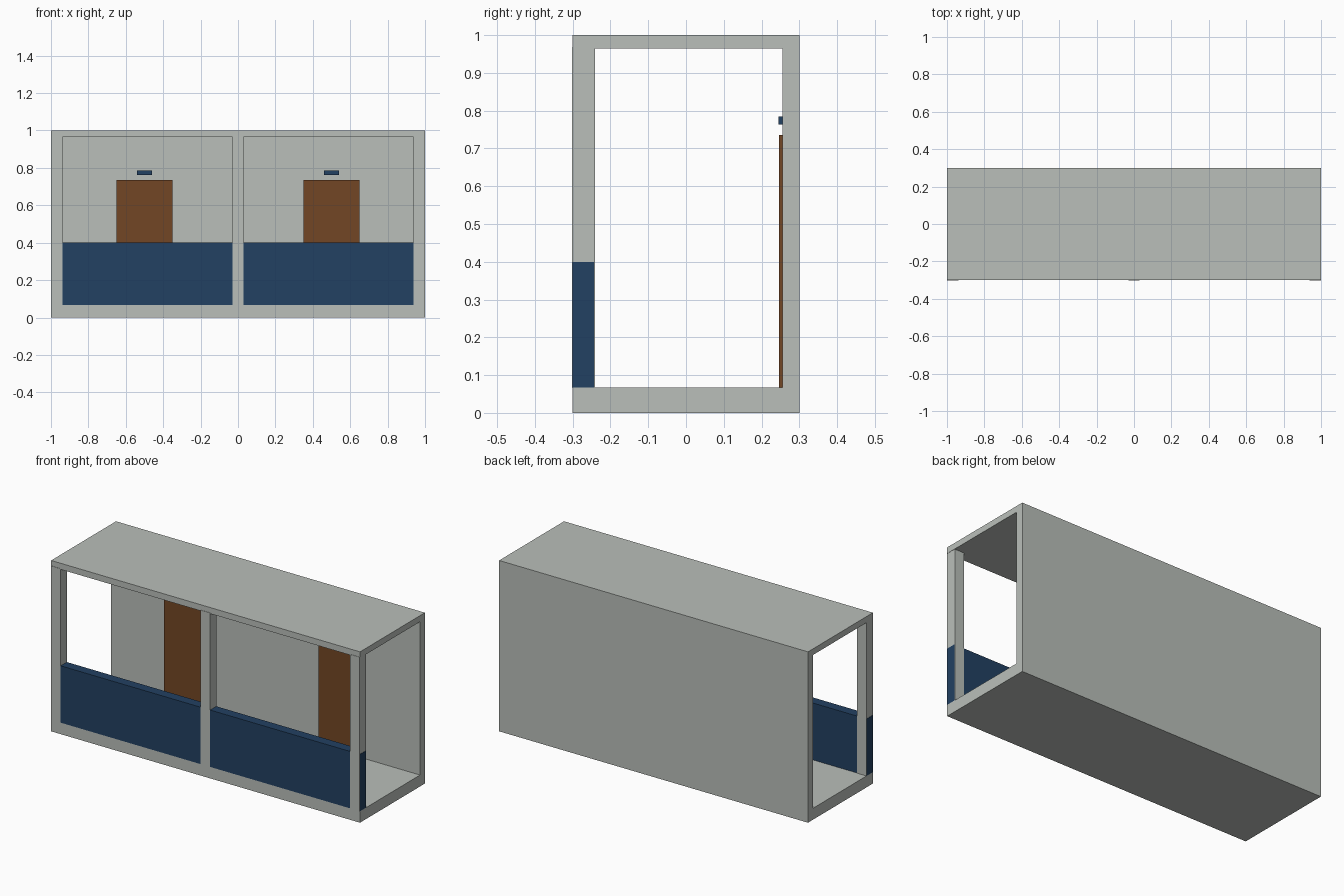
import bpy

if "Cube" in bpy.data.objects:
    bpy.data.objects.remove(bpy.data.objects["Cube"])


def material(name, rgb):
    m = bpy.data.materials.new(name)
    m.diffuse_color = (*rgb, 1.0)
    m.use_nodes = True
    m.node_tree.nodes["Principled BSDF"].inputs["Base Color"].default_value = m.diffuse_color
    return m


concrete = material("concrete_grey", (0.49, 0.52, 0.49))
blue = material("panel_blue", (0.016, 0.052, 0.122))
brown = material("door_brown", (0.171, 0.061, 0.018))


def box(name, x, y, z, mat):
    """Box from (min, max) ranges along each axis."""
    bpy.ops.mesh.primitive_cube_add(size=1)
    ob = bpy.context.object
    ob.name = name
    for v in ob.data.vertices:
        v.co = [r[0] if c < 0 else r[1] for c, r in zip(v.co, (x, y, z))]
    ob.data.materials.append(mat)
    return ob


FLOOR, ROOF, BACK = 0.067, 0.964, 0.255

# Concrete shell, open at the front and both ends
box("floor_slab", (-1, 1), (-0.3, 0.3), (0, FLOOR), concrete)
box("roof_slab", (-1, 1), (-0.3, 0.3), (ROOF, 1), concrete)
box("back_wall", (-1, 1), (BACK, 0.3), (FLOOR, ROOF), concrete)

# Balcony parapet running the full length
box("parapet", (-1, 1), (-0.3, -0.243), (FLOOR, 0.4), blue)

# Front posts, slightly thicker than the parapet
for name, x0, x1 in (("left", -0.9985, -0.938),
                     ("middle", -0.03, 0.03),
                     ("right", 0.938, 0.9985)):
    box(name + "_post", (x0, x1), (-0.302, -0.241), (FLOOR - 0.001, 0.969), concrete)

# Doors with a plain plate above each
for name, cx in (("left", -0.5), ("right", 0.5)):
    box(name + "_door", (cx - 0.15, cx + 0.15), (0.246, BACK), (FLOOR, 0.735), brown)
    box(name + "_door_plate", (cx - 0.04, cx + 0.04), (0.2455, BACK), (0.763, 0.785), blue)
